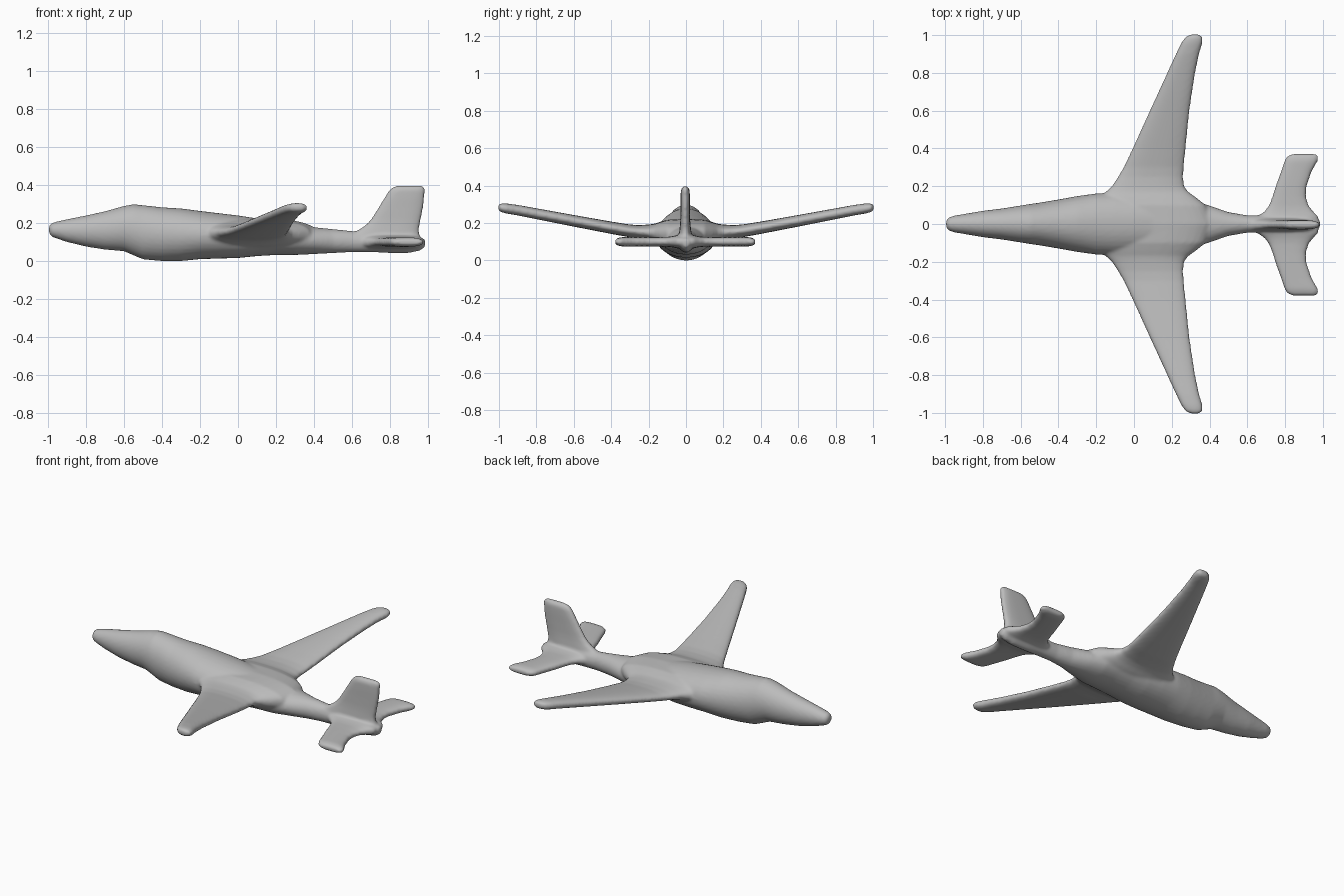
import bpy, bmesh, math
from mathutils import Vector

SEGMENTS = 32
grey = bpy.data.materials.new("plain grey")
grey.diffuse_color = (0.5, 0.5, 0.5, 1)

bm = bmesh.new()


def ring(center, u, v, power):
    """Superellipse cross-section spanned by half axes u and v."""
    verts = []
    for i in range(SEGMENTS):
        a = 2 * math.pi * i / SEGMENTS
        c, s = math.cos(a), math.sin(a)
        p = Vector(center)
        p += u * math.copysign(abs(c) ** (2 / power), c)
        p += v * math.copysign(abs(s) ** (2 / power), s)
        verts.append(bm.verts.new(p))
    return verts


def loft(sections, power=2.0):
    """Closed skin through (center, u, v) sections."""
    rings = [ring(c, u, v, power) for c, u, v in sections]
    for a, b in zip(rings, rings[1:]):
        for i in range(SEGMENTS):
            j = (i + 1) % SEGMENTS
            bm.faces.new((a[i], a[j], b[j], b[i]))
    bm.faces.new(rings[0])
    bm.faces.new(rings[-1])


X, Y, Z = Vector((1, 0, 0)), Vector((0, 1, 0)), Vector((0, 0, 1))

# Fuselage: x, half width, bottom z, top z
body = [
    (-.995, .015, .155, .18), (-.985, .034, .13, .198), (-.95, .045, .117, .209),
    (-.9, .053, .1, .22), (-.8, .07, .076, .24), (-.7, .082, .06, .262),
    (-.6, .098, .052, .29), (-.55, .106, .03, .299), (-.5, .113, .009, .294),
    (-.4, .13, .0, .283), (-.3, .148, .0, .277), (-.2, .162, .01, .264),
    (-.1, .165, .013, .252), (0, .16, .016, .24), (.1, .15, .026, .225),
    (.2, .145, .032, .214), (.3, .13, .032, .195), (.4, .098, .037, .178),
    (.5, .063, .042, .168), (.6, .046, .047, .158), (.7, .046, .047, .155),
    (.8, .04, .042, .145), (.9, .034, .042, .135), (.96, .028, .055, .125),
    (.985, .018, .075, .115)]
loft([((x, 0, (lo + hi) / 2), Y * w, Z * (hi - lo) / 2) for x, w, lo, hi in body])

# Wings: y, leading x, trailing x, centre z, half thickness
wing = [
    (0, -.22, .42, .14, .085), (.1, -.21, .38, .14, .078), (.14, -.185, .33, .142, .064),
    (.17, -.15, .288, .146, .05), (.2, -.118, .265, .15, .042), (.25, -.085, .26, .153, .036),
    (.3, -.056, .264, .158, .034), (.4, -.008, .274, .175, .033), (.6, .083, .294, .212, .031),
    (.8, .175, .324, .25, .029), (.9, .221, .345, .269, .028), (.96, .25, .363, .278, .027),
    (.99, .272, .362, .282, .023), (1.004, .3, .345, .283, .014)]

# Tailplanes: same layout
tail = [
    (0, .62, .98, .1, .04), (.045, .655, .975, .1, .035), (.07, .69, .95, .1, .029),
    (.1, .713, .925, .1, .026), (.15, .733, .91, .1, .025), (.2, .748, .913, .1, .025),
    (.28, .777, .94, .1, .025), (.34, .797, .974, .1, .025), (.362, .81, .977, .1, .02),
    (.374, .835, .965, .1, .012)]


def panel(stations, side, shift=0.0, power=2.4):
    loft([(((a + b) / 2, side * y + shift, z), X * (b - a) / 2, Z * t)
          for y, a, b, z, t in stations], power)


for side in (1, -1):
    panel(wing, side)
    panel(tail, side, -.004, 2.8)

# Fin: z, leading x, trailing x, half thickness
fin = [
    (.08, .56, .97, .034), (.14, .585, .955, .034), (.165, .635, .952, .031),
    (.19, .672, .956, .028), (.22, .7, .962, .026), (.28, .738, .974, .025),
    (.33, .768, .98, .025), (.37, .793, .983, .024), (.386, .81, .982, .02),
    (.396, .835, .97, .012)]
loft([(((a + b) / 2, -.004, z), X * (b - a) / 2, Y * t) for z, a, b, t in fin], 2.8)

bmesh.ops.recalc_face_normals(bm, faces=bm.faces)
mesh = bpy.data.meshes.new("airframe")
bm.to_mesh(mesh)
bm.free()
mesh.materials.append(grey)
plane = bpy.data.objects.new("airframe", mesh)
bpy.context.collection.objects.link(plane)

# Fuse the parts into one soft skin
fuse = plane.modifiers.new("fuse", 'REMESH')
fuse.mode = 'VOXEL'
fuse.voxel_size = 0.009
fuse.use_smooth_shade = True
soften = plane.modifiers.new("soften", 'SMOOTH')
soften.factor = 0.5
soften.iterations = 6
